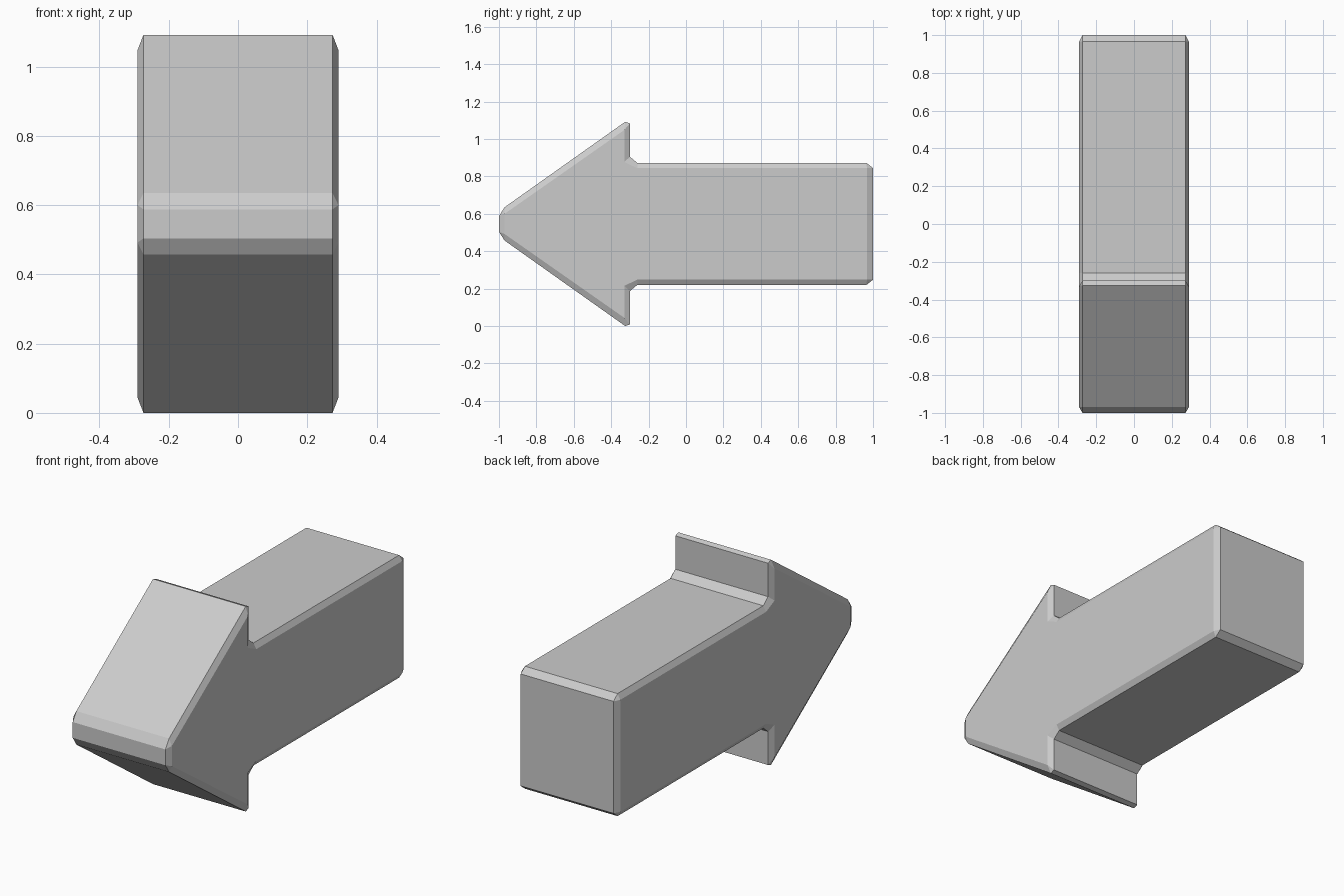
import bpy, bmesh

if "Cube" in bpy.data.objects:
    bpy.data.objects.remove(bpy.data.objects["Cube"])

MID_Z = 0.546          # height of the arrow's axis of symmetry
X_RIM, X_CAP = 0.273, 0.29

# Upper half profile: (y, z) of the outer rim, then the matching inset cap corner
half = [
    ((-1.00, 0.588), (-0.97, 0.60)),     # blunt tip
    ((-0.97, 0.635), (-0.97, 0.60)),
    ((-0.325, 1.092), (-0.33, 1.048)),   # barb point
    ((-0.30, 1.083), (-0.33, 1.048)),
    ((-0.30, 0.905), (-0.33, 0.877)),    # inner corner
    ((-0.26, 0.872), (-0.26, 0.844)),
    ((0.965, 0.872), (0.967, 0.844)),    # tail end
    ((1.00, 0.844), (0.967, 0.844)),
]


def flip(p):
    return (p[0], 2 * MID_Z - p[1])


profile = half + [(flip(o), flip(i)) for o, i in reversed(half)]
rim = [p[0] for p in profile]
cap = [p[1] for p in profile]

# Arrow body: cap, rim, rim, cap rings bridged along x
bm = bmesh.new()
layers = [(-X_CAP, cap), (-X_RIM, rim), (X_RIM, rim), (X_CAP, cap)]
rings = [[bm.verts.new((x, y, z)) for y, z in pts] for x, pts in layers]
n = len(profile)
for a, b in zip(rings, rings[1:]):
    for i in range(n):
        j = (i + 1) % n
        bm.faces.new((a[i], a[j], b[j], b[i]))
bm.faces.new(rings[0])
bm.faces.new(rings[-1])
bmesh.ops.remove_doubles(bm, verts=bm.verts, dist=0.0005)
bmesh.ops.recalc_face_normals(bm, faces=bm.faces)

# Stand it on the floor
low = min(v.co.z for v in bm.verts)
bmesh.ops.translate(bm, verts=bm.verts, vec=(0, 0, -low))

mesh = bpy.data.meshes.new("arrow_block")
bm.to_mesh(mesh)
bm.free()
bpy.context.collection.objects.link(bpy.data.objects.new("arrow_block", mesh))
